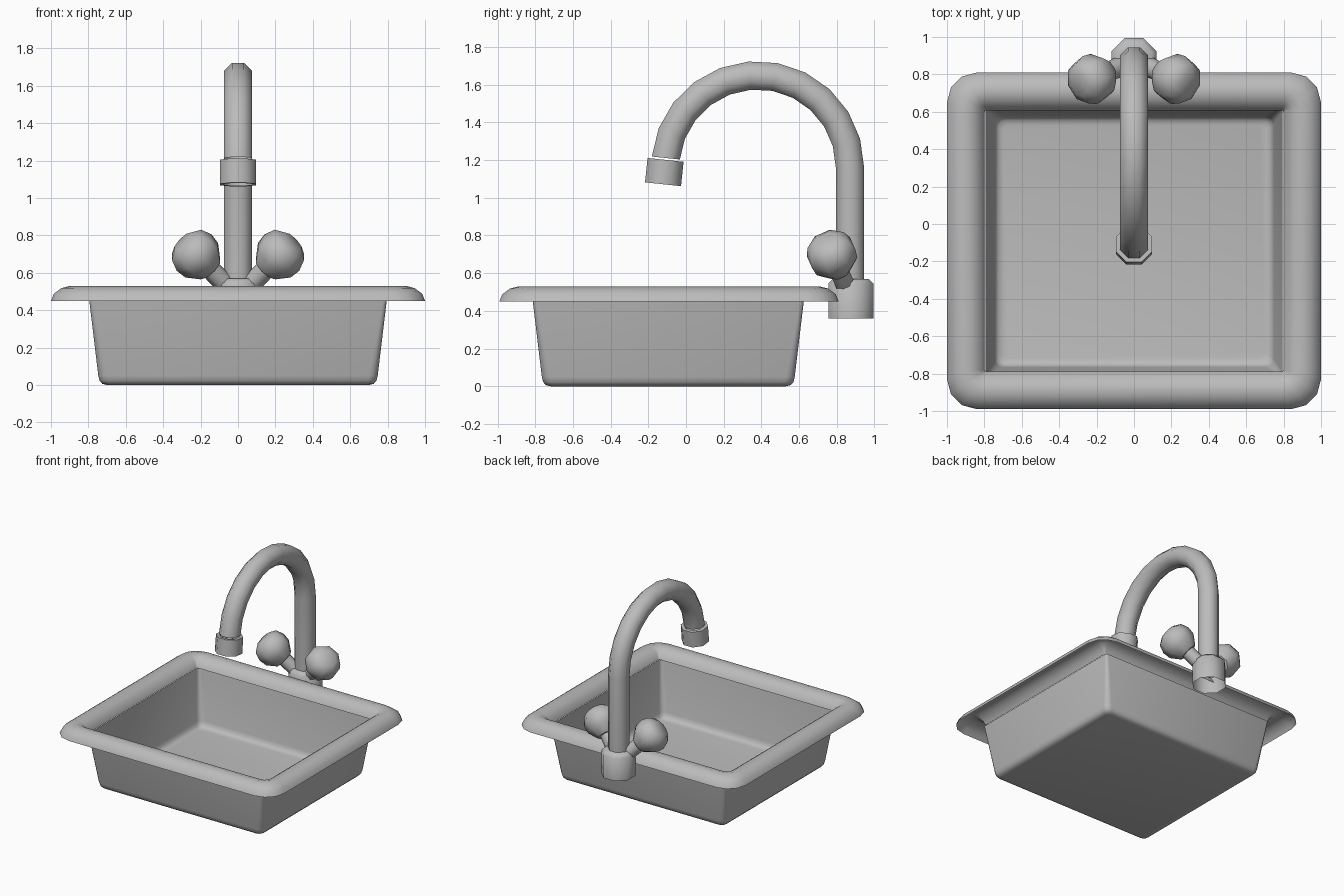
import bpy, bmesh, math
from mathutils import Vector

default = bpy.data.objects.get("Cube")
if default:
    bpy.data.objects.remove(default)

grey = bpy.data.materials.new("brushed_grey")
grey.use_nodes = True
COLOUR = (0.5, 0.5, 0.5, 1)
grey.diffuse_color = COLOUR
grey.node_tree.nodes["Principled BSDF"].inputs["Base Color"].default_value = COLOUR


def loft(name, rings, cap_start=False, cap_end=False, angle=50):
    """Skin a list of equal-sized point rings into one object."""
    bm = bmesh.new()
    loops = [[bm.verts.new(p) for p in ring] for ring in rings]
    for a, b in zip(loops, loops[1:]):
        for i in range(len(a)):
            j = (i + 1) % len(a)
            bm.faces.new((a[i], a[j], b[j], b[i]))
    if cap_start:
        bm.faces.new(loops[0][::-1])
    if cap_end:
        bm.faces.new(loops[-1])
    mesh = bpy.data.meshes.new(name)
    bm.to_mesh(mesh)
    bm.free()
    mesh.materials.append(grey)
    obj = bpy.data.objects.new(name, mesh)
    bpy.context.collection.objects.link(obj)
    bpy.ops.object.select_all(action='DESELECT')
    obj.select_set(True)
    bpy.context.view_layer.objects.active = obj
    bpy.ops.object.shade_smooth_by_angle(angle=math.radians(angle))
    return obj


def rounded_rect(hx, y0, y1, z, r, seg=3):
    """Counter-clockwise rounded rectangle at height z."""
    corners = ((hx - r, y1 - r), (r - hx, y1 - r), (r - hx, y0 + r), (hx - r, y0 + r))
    points = []
    for k, (cx, cy) in enumerate(corners):
        for s in range(seg + 1):
            a = math.pi / 2 * (k + s / seg)
            points.append(Vector((cx + r * math.cos(a), cy + r * math.sin(a), z)))
    return points


def octagon(centre, axis, r):
    """Eight-sided ring around an axis; r is the distance to its flats."""
    axis = Vector(axis).normalized()
    u = Vector((1, 0, 0))
    u = (u - axis * u.dot(axis)).normalized()
    v = axis.cross(u)
    big = r / math.cos(math.pi / 8)
    angles = [math.pi / 4 * (i + 0.5) for i in range(8)]
    return [Vector(centre) + big * (u * math.cos(a) + v * math.sin(a)) for a in angles]


def turned(origin, axis, profile):
    """Rings for a turned part from (distance, radius) pairs."""
    axis = Vector(axis).normalized()
    return [octagon(Vector(origin) + axis * t, axis, r) for t, r in profile]


# Half-round rim: (inset, height, corner radius)
rim = [(0, .45, .16), (.015, .488, .155), (.055, .518, .13), (.1, .53, .1),
       (.145, .518, .06), (.185, .488, .02), (.202, .45, .008)]
loft("basin_rim", [rounded_rect(1 - d, -.99 + d, .81 - d, z, r) for d, z, r in rim])

# Tapered bowl with a rounded floor edge: (half width, height, corner radius)
bowl = [(.795, .45, .02), (.747, .05, .045), (.74, .022, .045), (.725, .006, .04), (.7, 0, .03)]
loft("basin_bowl", [rounded_rect(w, -.094 - (w - .076), -.094 + (w - .076), z, r)
                    for w, z, r in bowl], cap_end=True)

# Tap body, open underneath
TAP_Y = .87
loft("tap_base", turned((0, .875, .36), (0, 0, 1), [(0, .12), (.185, .12), (.21, .095)]),
     cap_end=True, angle=46)

# Swan-neck spout
ARC_Y, ARC_Z, ARC_R, STEPS = .38, 1.16, .49, 11
SWEEP = math.radians(174)
spout = [octagon((0, TAP_Y, .5), (0, 0, 1), .075)]
for i in range(STEPS + 1):
    a = SWEEP * i / STEPS
    centre = (0, ARC_Y + ARC_R * math.cos(a), ARC_Z + ARC_R * math.sin(a))
    spout.append(octagon(centre, (0, -math.sin(a), math.cos(a)), .075))
loft("spout", spout)

# Hollow nozzle sleeve on the spout end
tip = (0, ARC_Y + ARC_R * math.cos(SWEEP), ARC_Z + ARC_R * math.sin(SWEEP))
down = (0, -math.sin(SWEEP), math.cos(SWEEP))
loft("nozzle", turned(tip, down, [(.01, .07), (.01, .096), (.14, .096), (.14, .077), (.06, .077)]),
     cap_end=True)

# Pair of angled handles
for side, x in (("left", 1), ("right", -1)):
    axis = (x * .67, -.3, .68)
    root = (0, .875, .47)
    loft(side + "_handle_stem", turned(root, axis, [(.04, .05), (.24, .05)]), cap_start=True)
    loft(side + "_handle_knob", turned(root, axis, [(.22, .07), (.29, .118), (.35, .125),
                                                    (.41, .105), (.44, .06)]),
         cap_start=True, cap_end=True)
